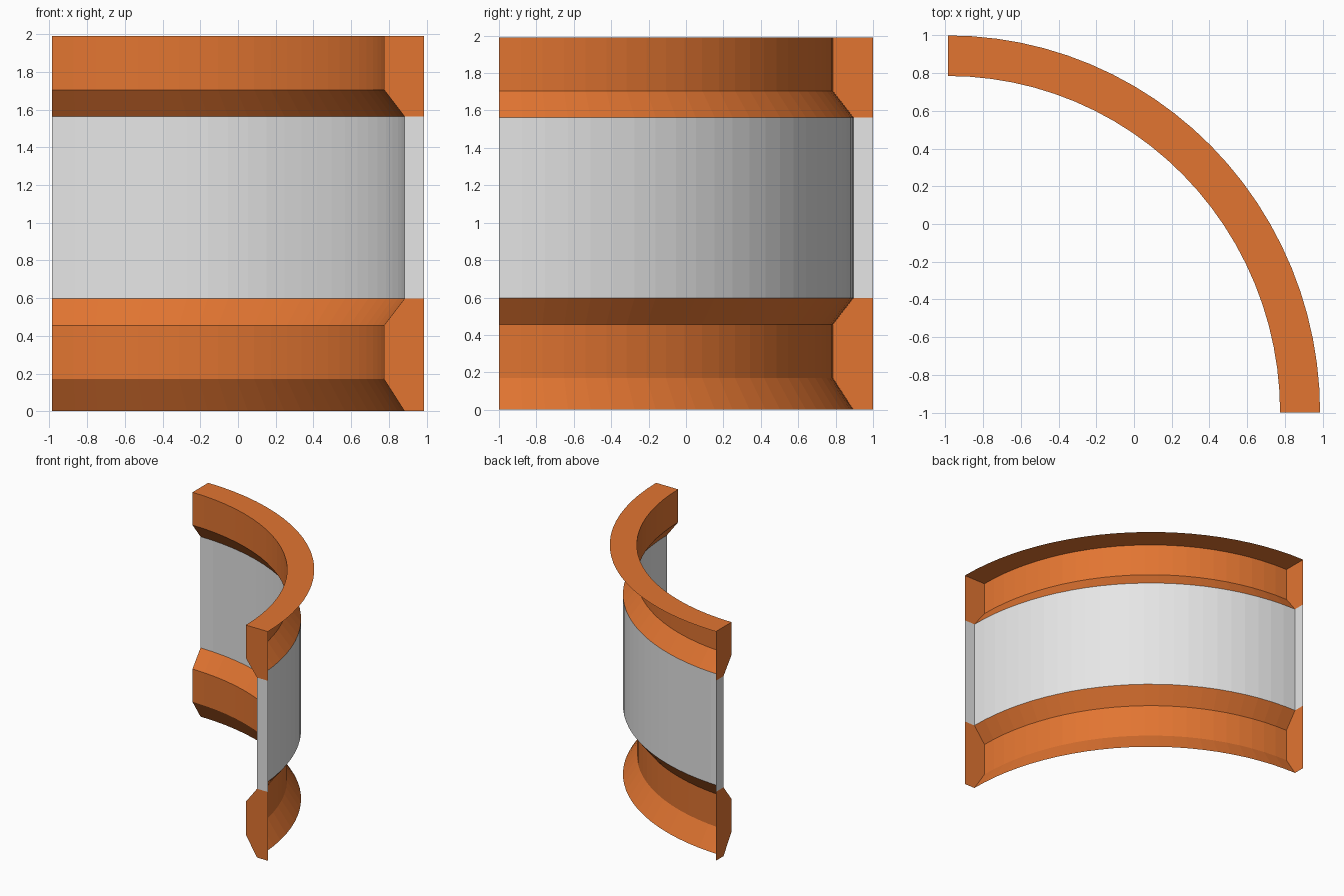
import bpy, bmesh, math

if "Cube" in bpy.data.objects:
    bpy.data.objects.remove(bpy.data.objects["Cube"])

SEG = 24                      # steps along the quarter turn
CX, CY = -0.987, -1.0         # centre of the curve
SQUASH = 0.987                # slight squeeze along x
OUT, WALL, TRIM = 2.0, 1.895, 1.785   # radii: back edge, wall face, trim face


def material(name, rgb):
    m = bpy.data.materials.new(name)
    m.diffuse_color = (*rgb, 1)
    m.use_nodes = True
    m.node_tree.nodes["Principled BSDF"].inputs["Base Color"].default_value = m.diffuse_color
    return m


orange = material("orange trim", (0.76, 0.178, 0.031))
grey = material("light grey wall", (0.79, 0.79, 0.79))


def quarter_sweep(name, section, skinned, mat):
    """Sweep a (radius, z) section through 90 degrees. Only the first
    `skinned` edges get a surface (the back is open); both ends are capped."""
    bm = bmesh.new()
    rings = []
    for i in range(SEG + 1):
        a = math.pi / 2 * i / SEG
        rings.append([bm.verts.new((CX + r * math.cos(a) * SQUASH,
                                    CY + r * math.sin(a), z)) for r, z in section])
    for a, b in zip(rings, rings[1:]):
        for k in range(skinned):
            bm.faces.new((a[k], b[k], b[k + 1], a[k + 1]))
    bm.faces.new(rings[0])
    bm.faces.new(rings[-1][::-1])
    bmesh.ops.remove_doubles(bm, verts=bm.verts, dist=1e-5)
    me = bpy.data.meshes.new(name)
    bm.to_mesh(me)
    bm.free()
    me.materials.append(mat)
    ob = bpy.data.objects.new(name, me)
    bpy.context.collection.objects.link(ob)
    return ob


# Lower trim: bevelled both ways, open at the back and bottom
quarter_sweep("lower_trim", [(WALL, 0), (TRIM, 0.17), (TRIM, 0.455), (WALL, 0.597),
                             (OUT, 0.597), (OUT, 0)], 3, orange)
# Recessed wall panel
quarter_sweep("wall_panel", [(WALL, 0.597), (WALL, 1.563),
                             (OUT, 1.563), (OUT, 0.597)], 1, grey)
# Upper trim: bevel, face and flat top
quarter_sweep("upper_trim", [(WALL, 1.563), (TRIM, 1.705), (TRIM, 1.99),
                             (OUT, 1.99), (OUT, 1.563)], 3, orange)
